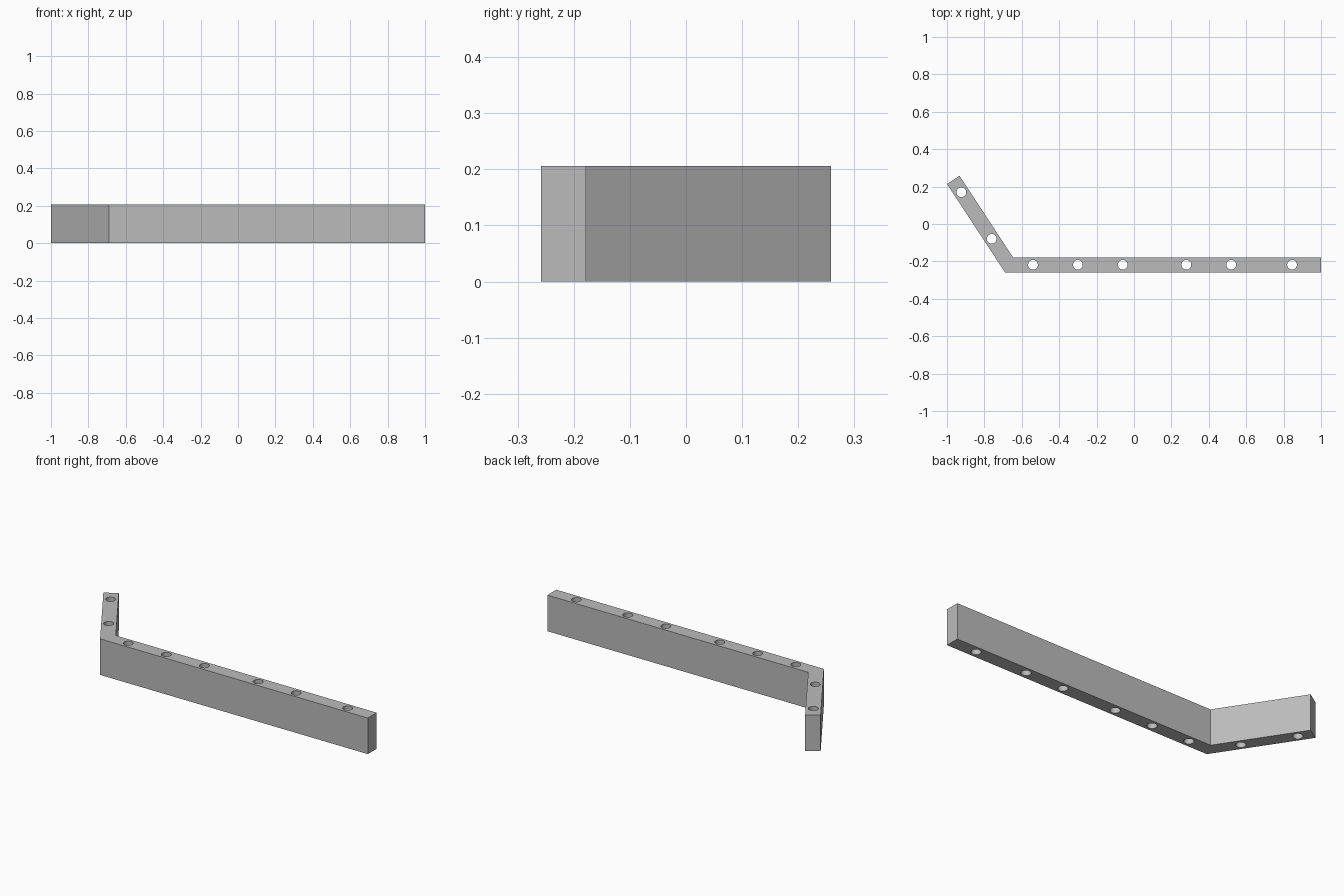
import bpy
import bmesh
from math import radians
from mathutils import Vector

HEIGHT = 0.206
HOLE_RADIUS = 0.026

if "Cube" in bpy.data.objects:
    bpy.data.objects.remove(bpy.data.objects["Cube"], do_unlink=True)

gray = bpy.data.materials.new("plain_gray")
gray.use_nodes = True
color = (0.5, 0.5, 0.5, 1)
gray.diffuse_color = color
gray.node_tree.nodes["Principled BSDF"].inputs["Base Color"].default_value = color


def add_mesh(name, bm):
    mesh = bpy.data.meshes.new(name)
    bm.to_mesh(mesh)
    bm.free()
    mesh.materials.append(gray)
    obj = bpy.data.objects.new(name, mesh)
    bpy.context.collection.objects.link(obj)
    return obj


# Bent bar: mitred outline extruded upward
outline = [(-0.69, -0.258), (1, -0.258), (1, -0.178),
           (-0.647, -0.178), (-0.933, 0.258), (-1, 0.214)]
bm = bmesh.new()
base = bm.faces.new([bm.verts.new((x, y, 0)) for x, y in outline])
top = bmesh.ops.extrude_face_region(bm, geom=[base])["geom"]
bmesh.ops.translate(bm, vec=(0, 0, HEIGHT),
                    verts=[v for v in top if isinstance(v, bmesh.types.BMVert)])
bmesh.ops.recalc_face_normals(bm, faces=bm.faces)
bar = add_mesh("bent_bar", bm)

# Vertical holes along the long leg and the angled leg
holes = [Vector((x, -0.218, 0)) for x in (-0.54, -0.3, -0.06, 0.28, 0.52, 0.845)]
holes += [Vector((-0.923, 0.17, 0)), Vector((-0.761, -0.079, 0))]
bm = bmesh.new()
for centre in holes:
    made = bmesh.ops.create_cone(bm, cap_ends=True, segments=32, depth=HEIGHT * 2,
                                 radius1=HOLE_RADIUS, radius2=HOLE_RADIUS)
    bmesh.ops.translate(bm, verts=made["verts"],
                        vec=centre + Vector((0, 0, HEIGHT / 2)))
cutter = add_mesh("hole_cutter", bm)
cutter.hide_render = True

cut = bar.modifiers.new("holes", "BOOLEAN")
cut.operation = "DIFFERENCE"
cut.solver = "EXACT"
cut.object = cutter

# Apply the cut, then drop the helper
bpy.ops.object.select_all(action="DESELECT")
bar.select_set(True)
bpy.context.view_layer.objects.active = bar
bpy.ops.object.modifier_apply(modifier=cut.name)
bpy.data.objects.remove(cutter, do_unlink=True)
bpy.ops.object.shade_smooth_by_angle(angle=radians(30))
